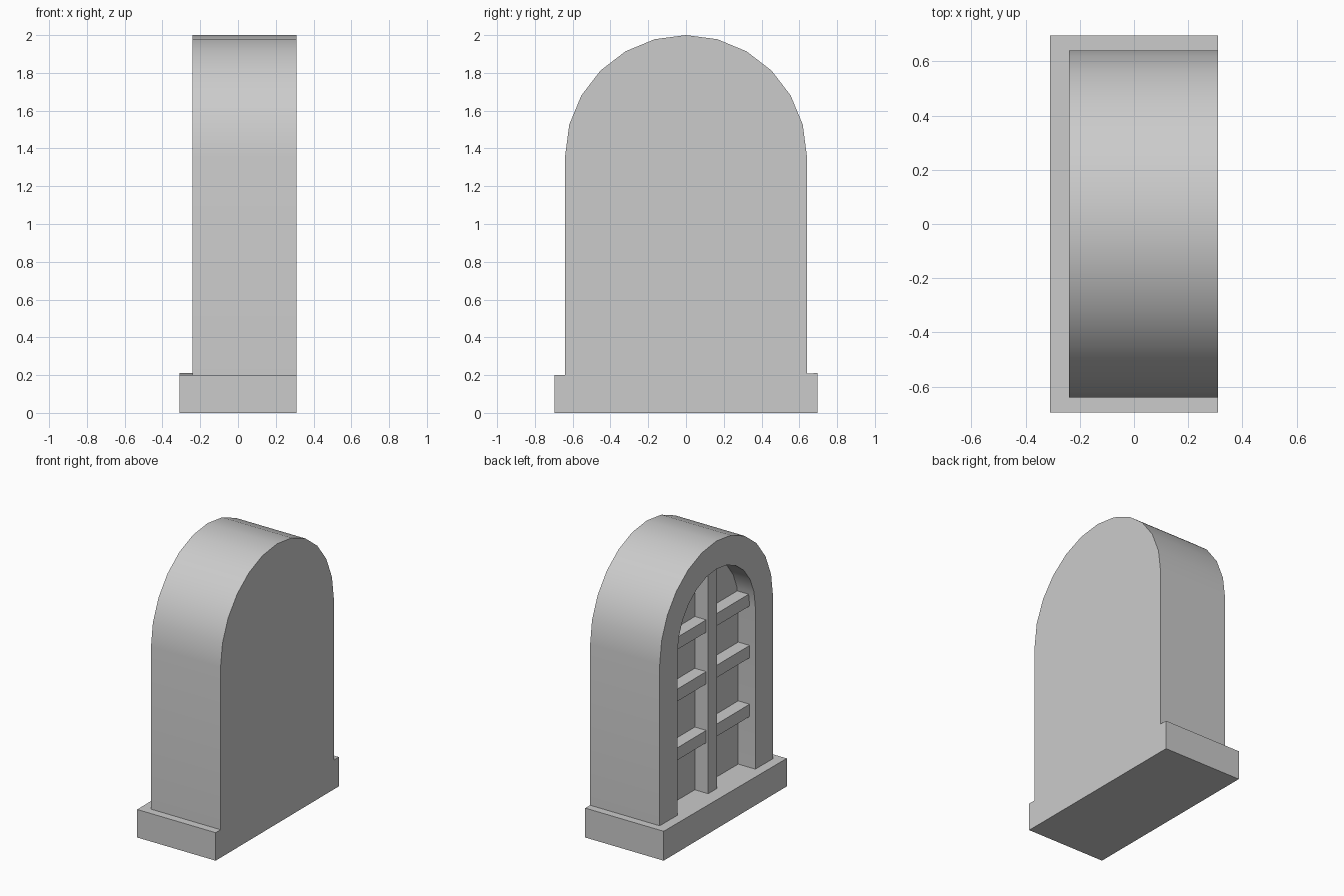
import bpy
import bmesh
from math import sin, cos, pi, radians

cube = bpy.data.objects.get("Cube")
if cube:
    bpy.data.objects.remove(cube, do_unlink=True)

stone = bpy.data.materials.new("light grey stone")
stone.use_nodes = True
GREY = (0.6, 0.6, 0.6, 1.0)
stone.diffuse_color = GREY
stone.node_tree.nodes["Principled BSDF"].inputs["Base Color"].default_value = GREY

FRONT, PANE, BACK = -0.24, -0.105, 0.31   # depths along x
BASE, SPRING = 0.2, 1.36                  # sill top and start of the arch
OUTER, INNER, STEPS = 0.64, 0.44, 12


def finish(name, bm):
    bmesh.ops.recalc_face_normals(bm, faces=bm.faces)
    mesh = bpy.data.meshes.new(name)
    bm.to_mesh(mesh)
    bm.free()
    mesh.materials.append(stone)
    obj = bpy.data.objects.new(name, mesh)
    bpy.context.collection.objects.link(obj)
    return obj


def box(name, x, y, z):
    bm = bmesh.new()
    bmesh.ops.create_cube(bm, size=1)
    for v in bm.verts:
        v.co = [r[0] if c < 0 else r[1] for c, r in zip(v.co, (x, y, z))]
    return finish(name, bm)


def arch(bm, radius, x):
    """Open outline: foot, half circle, foot."""
    pts = [(radius, BASE)]
    for i in range(STEPS + 1):
        a = pi * i / STEPS
        pts.append((radius * cos(a), SPRING + radius * sin(a)))
    pts.append((-radius, BASE))
    return [bm.verts.new((x, y, z)) for y, z in pts]


def bridge(bm, a, b):
    for i in range(len(a) - 1):
        bm.faces.new((a[i], a[i + 1], b[i + 1], b[i]))


# Arched wall with a recessed opening
bm = bmesh.new()
outer_front, outer_back = arch(bm, OUTER, FRONT), arch(bm, OUTER, BACK)
inner_front, inner_back = arch(bm, INNER, FRONT), arch(bm, INNER, PANE)
bridge(bm, outer_back, outer_front)
bridge(bm, outer_front, inner_front)
bridge(bm, inner_front, inner_back)
bm.faces.new(inner_back)
bm.faces.new(outer_back)
wall = finish("arched_wall", bm)
bpy.ops.object.select_all(action="DESELECT")
wall.select_set(True)
bpy.context.view_layer.objects.active = wall
bpy.ops.object.shade_smooth_by_angle(angle=radians(30))

# Sill with a very slight fall to one end
sill = box("sill", (-0.31, BACK), (-0.695, 0.695), (0, BASE))
for v in sill.data.vertices:
    if v.co.z > 0.1 and v.co.y > 0:
        v.co.z += 0.01

# Window bars, their ends set into the wall
box("mullion", (-0.21, PANE + 0.02), (-0.05, 0.05), (BASE, SPRING + INNER + 0.02))
for name, z in (("lower", 0.61), ("middle", 1.03), ("upper", 1.4)):
    box(name + "_crossbar", (-0.195, PANE + 0.02), (-0.46, 0.46), (z - 0.044, z + 0.044))
